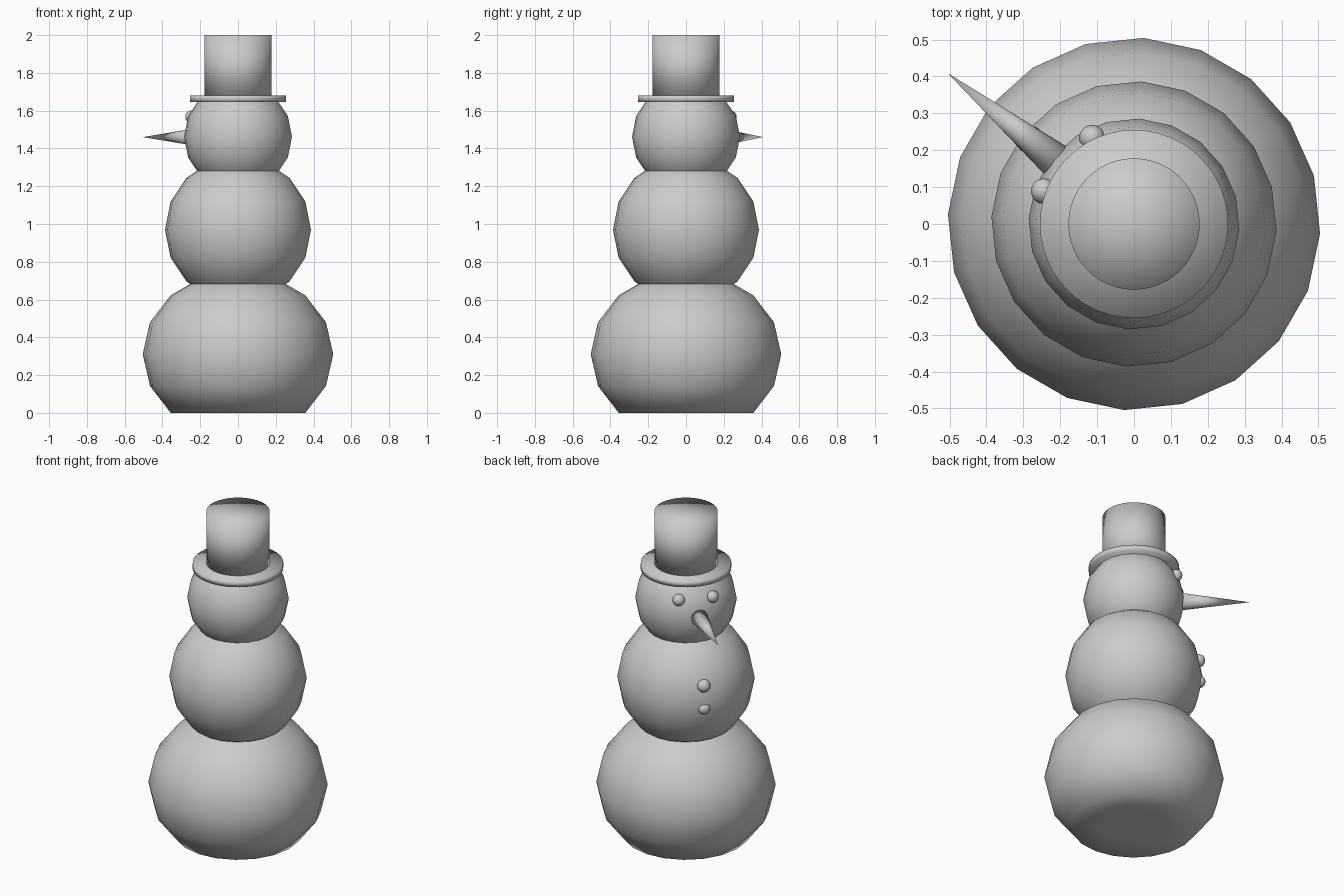
import bpy
import math
from mathutils import Matrix, Vector

if "Cube" in bpy.data.objects:
    bpy.data.objects.remove(bpy.data.objects["Cube"])

# One plain grey for everything
grey = bpy.data.materials.new("plain grey")
grey.use_nodes = True
colour = (0.6, 0.6, 0.6, 1)
grey.diffuse_color = colour
grey.node_tree.nodes["Principled BSDF"].inputs["Base Color"].default_value = colour

FACING = math.radians(141)   # direction the face points, seen from above


def finish(name):
    obj = bpy.context.object
    obj.name = name
    obj.data.materials.append(grey)
    bpy.ops.object.shade_smooth()
    return obj


def ball(name, location, radius, height=None, segments=20, rings=8, turn=0):
    bpy.ops.mesh.primitive_uv_sphere_add(segments=segments, ring_count=rings, radius=1, location=location)
    obj = finish(name)
    obj.data.transform(Matrix.Rotation(turn, 4, "Z") @ Matrix.Diagonal((radius, radius, height or radius, 1)))
    return obj


def around(angle, distance, z):
    return Vector((distance * math.cos(angle), distance * math.sin(angle), z))


def disc(name, radius, bottom, top):
    bpy.ops.mesh.primitive_cylinder_add(vertices=48, radius=radius, depth=top - bottom,
                                        location=(0, 0, (bottom + top) / 2), end_fill_type="TRIFAN")
    return finish(name)


# Snow balls; the lowest is squashed and flattened where it stands
TURN = math.radians(-3)
base = ball("lower_body", (0, 0, 0.311), 0.505, 0.44, turn=TURN)
for v in base.data.vertices:
    v.co.z = max(v.co.z, -0.311)
ball("middle_body", (0, 0, 0.97), 0.387, turn=TURN)
ball("head", (0, 0, 1.462), 0.286, turn=TURN)

# Top hat
disc("hat_brim", 0.255, 1.645, 1.68)
disc("hat_crown", 0.178, 1.66, 2.0)

# Pointed nose
start, tip = around(FACING, 0.22, 1.46), around(FACING, 0.65, 1.46)
bpy.ops.mesh.primitive_cone_add(vertices=24, radius1=0.055, radius2=0, depth=(tip - start).length,
                                location=(start + tip) / 2,
                                rotation=(tip - start).to_track_quat("Z", "Y").to_euler())
finish("nose")

# Eyes either side of the nose, buttons below it
for name, side in (("left_eye", 1), ("right_eye", -1)):
    ball(name, around(math.radians(138 + 22 * side), 0.26, 1.567), 0.035, segments=16)
ball("upper_button", around(FACING, 0.363, 1.077), 0.038, segments=16)
ball("lower_button", around(FACING, 0.367, 0.94), 0.036, segments=16)
